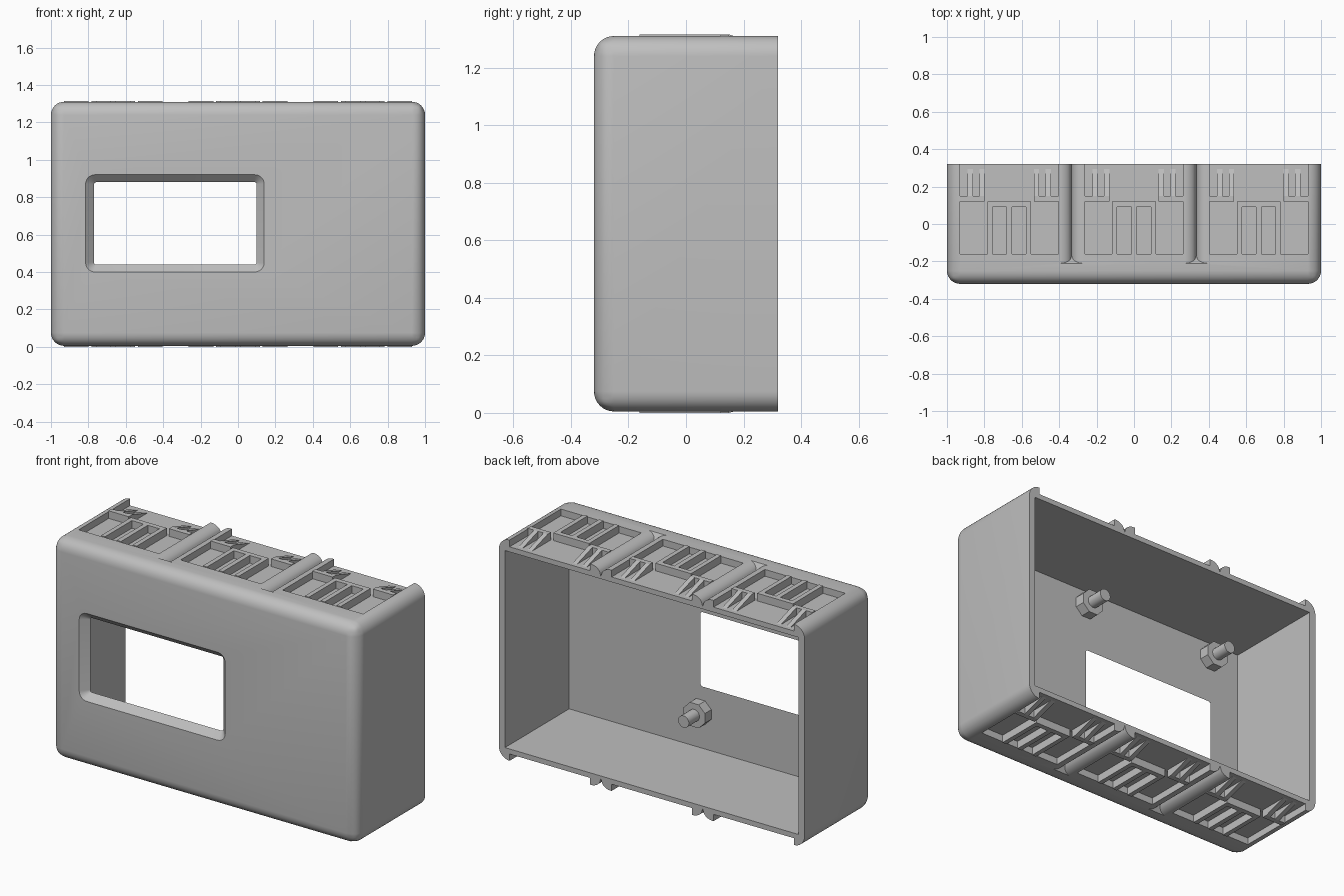
import bpy, bmesh, math
from mathutils import Vector

HEIGHT, LIP = 1.315, 0.005        # overall height, amount the ribs stand proud
BACK, FRONT = 0.32, -0.32
FLOOR = 0.045                     # depth of the pockets below the overall height
CENTRES = (-0.667, 0.0, 0.667)    # three pocket bays along the top and bottom

cube = bpy.data.objects.get("Cube")
if cube:
    bpy.data.objects.remove(cube, do_unlink=True)

grey = bpy.data.materials.new("light_grey")
grey.use_nodes = True
grey.diffuse_color = (0.52, 0.52, 0.52, 1)
grey.node_tree.nodes["Principled BSDF"].inputs["Base Color"].default_value = (0.52, 0.52, 0.52, 1)


def make_object(name, bm):
    bmesh.ops.recalc_face_normals(bm, faces=bm.faces)
    mesh = bpy.data.meshes.new(name)
    bm.to_mesh(mesh)
    bm.free()
    mesh.materials.append(grey)
    obj = bpy.data.objects.new(name, mesh)
    bpy.context.scene.collection.objects.link(obj)
    return obj


def loft(bm, ring_a, ring_b):
    """Closed solid between two matching rings of points."""
    a = [bm.verts.new(p) for p in ring_a]
    b = [bm.verts.new(p) for p in ring_b]
    bm.faces.new(a)
    bm.faces.new(b[::-1])
    for i in range(len(a)):
        j = (i + 1) % len(a)
        bm.faces.new((a[i], b[i], b[j], a[j]))


def add_box(bm, x, y, z):
    ring = [(x[0], y[0]), (x[1], y[0]), (x[1], y[1]), (x[0], y[1])]
    loft(bm, [(*p, z[0]) for p in ring], [(*p, z[1]) for p in ring])


def flip(bm):
    """Mirror a top-side part to the underside."""
    for v in bm.verts:
        v.co.z = HEIGHT - v.co.z


def cut(target, cutter):
    mod = target.modifiers.new("cut", 'BOOLEAN')
    mod.operation, mod.solver, mod.object = 'DIFFERENCE', 'EXACT', cutter
    bpy.context.view_layer.update()
    graph = bpy.context.evaluated_depsgraph_get()
    mesh = bpy.data.meshes.new_from_object(target.evaluated_get(graph))
    target.modifiers.clear()
    target.data = mesh
    bpy.data.objects.remove(cutter, do_unlink=True)


# Rounded outer body, all edges softened except around the open back
bm = bmesh.new()
add_box(bm, (-1, 1), (FRONT, BACK), (LIP, HEIGHT - LIP))
soft = [e for e in bm.edges if not all(v.co.y > 0 for v in e.verts)]
bmesh.ops.bevel(bm, geom=soft, offset=0.07, segments=8, profile=0.5, affect='EDGES')
body = make_object("case_body", bm)

# Inner cavity
bm = bmesh.new()
add_box(bm, (-0.96, 0.96), (-0.28, 0.5), (0.075, HEIGHT - 0.075))
cut(body, make_object("cavity_cutter", bm))


# Flared display window
def rounded_rect(x, z, r, y):
    corners = [(x[1] - r, z[1] - r), (x[0] + r, z[1] - r), (x[0] + r, z[0] + r), (x[1] - r, z[0] + r)]
    points = []
    for i, (cx, cz) in enumerate(corners):
        for k in range(7):
            a = math.pi / 2 * (i + k / 6)
            points.append(Vector((cx + r * math.cos(a), y, cz + r * math.sin(a))))
    return points


outer = rounded_rect((-0.815, 0.14), (0.40, 0.92), 0.05, FRONT)
inner = rounded_rect((-0.77, 0.10), (0.44, 0.88), 0.012, -0.28)
bm = bmesh.new()
# carry the flare a little past both faces of the wall
loft(bm, [o.lerp(i, -0.2) for o, i in zip(outer, inner)],
     [o.lerp(i, 1.05) for o, i in zip(outer, inner)])
cut(body, make_object("window_cutter", bm))

# Pockets and cusped grooves on the top and the underside
for side in (False, True):
    bm = bmesh.new()
    for cx in CENTRES:
        add_box(bm, (cx - 0.263, cx + 0.263), (-0.16, 0.5), (HEIGHT - FLOOR, HEIGHT + 0.1))
    if side:
        flip(bm)
    cut(body, make_object("pocket_cutter", bm))

    bm = bmesh.new()
    w, depth, top = 0.066, 0.055, HEIGHT - LIP
    for gx in (-0.333, 0.333):
        profile = []
        for k in range(-8, 9):
            t = abs(k) / 8
            drop = depth * (1 - math.sqrt(1 - (1 - t) ** 2))
            profile.append((gx + w * k / 8, top - drop + 0.0005))
        profile += [(gx + w, top + 0.03), (gx - w, top + 0.03)]
        # sloping front end
        loft(bm, [(x, -0.21 - (z - top) * 0.7, z) for x, z in profile],
             [(x, 0.5, z) for x, z in profile])
    if side:
        flip(bm)
    cut(body, make_object("groove_cutter", bm))

# Ribs standing in the pockets: slotted centre block, rear bars, tapered fins
for label, side in (("top", False), ("bottom", True)):
    base, top = HEIGHT - FLOOR - 0.003, HEIGHT
    for n, cx in enumerate(CENTRES, 1):
        bm = bmesh.new()
        for a, b in ((-0.117, -0.09), (-0.014, 0.014), (0.09, 0.117)):
            add_box(bm, (cx + a, cx + b), (-0.161, 0.1), (base, top))
        add_box(bm, (cx - 0.117, cx + 0.117), (0.09, 0.12), (base, top))
        for s in (-1, 1):
            add_box(bm, sorted((cx + s * 0.132, cx + s * 0.264)), (0.12, 0.15), (base, top))
            for a, b in ((0.132, 0.16), (0.195, 0.223)):
                fin = [(0.145, base), (0.145, top), (0.15, top), (0.295, base + 0.003), (0.295, base)]
                loft(bm, [(cx + s * a, y, z) for y, z in fin],
                     [(cx + s * b, y, z) for y, z in fin])
        if side:
            flip(bm)
        make_object(f"{label}_ribs_{n}", bm)


# Four mounting posts behind the front panel
def prism(bm, x, z, r, y, sides):
    turn = math.pi / sides
    ring = [(x + r * math.cos(2 * math.pi * i / sides + turn),
             z + r * math.sin(2 * math.pi * i / sides + turn)) for i in range(sides)]
    loft(bm, [(px, y[0], pz) for px, pz in ring], [(px, y[1], pz) for px, pz in ring])


posts = []
for level, z in (("lower", 0.29), ("upper", 1.15)):
    for hand, x in (("right", -0.77), ("left", 0.10)):
        bm = bmesh.new()
        prism(bm, x, z, 0.075, (-0.285, -0.22), 8)
        prism(bm, x, z, 0.035, (-0.225, -0.12), 20)
        posts.append(make_object(f"{level}_{hand}_post", bm))

# Smooth the rounded parts, keep hard edges
for obj in [body] + posts:
    bpy.ops.object.select_all(action='DESELECT')
    obj.select_set(True)
    bpy.context.view_layer.objects.active = obj
    bpy.ops.object.shade_smooth_by_angle(angle=math.radians(30))
